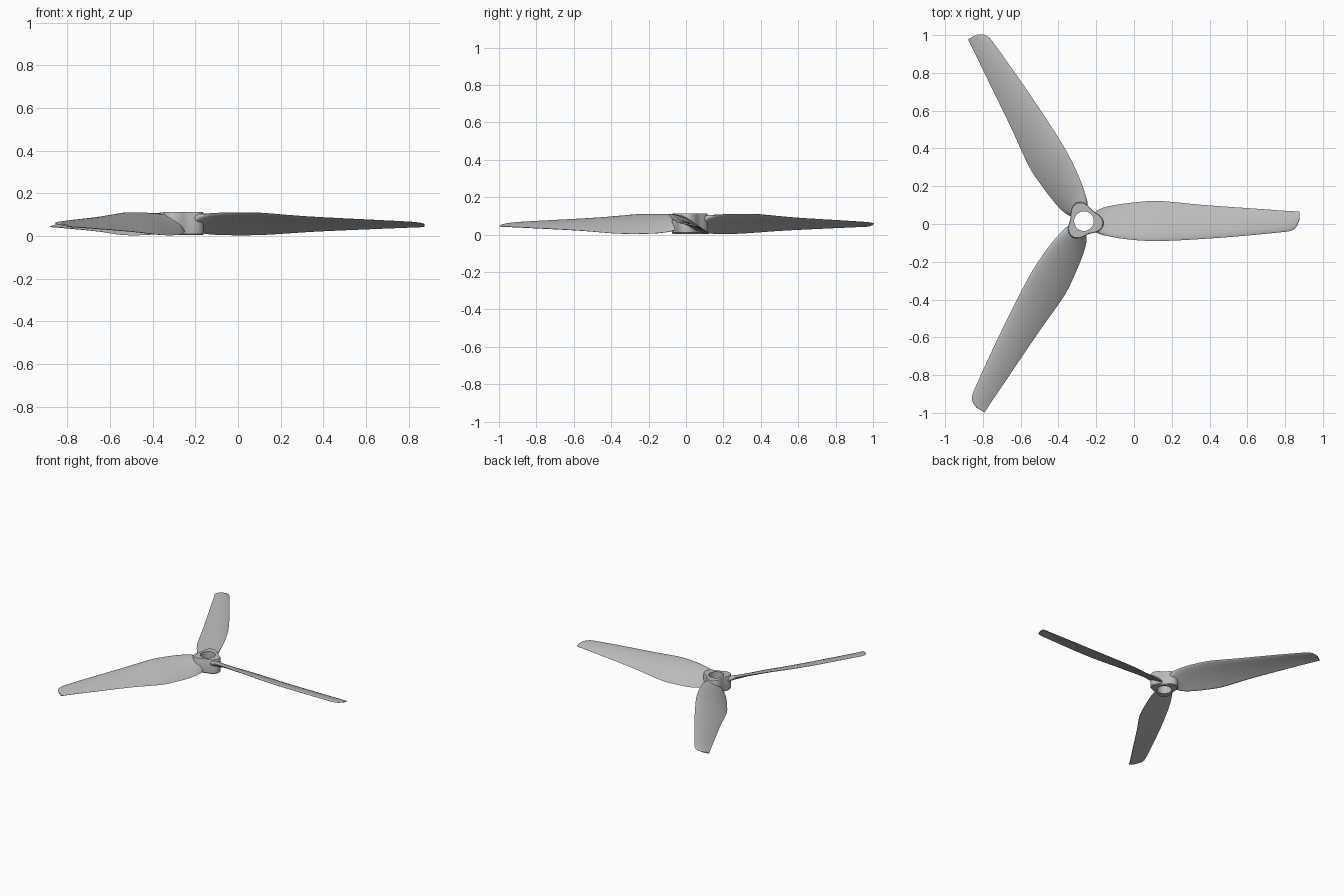
import bpy, bmesh, math
from mathutils import Matrix, Vector

if "Cube" in bpy.data.objects:
    bpy.data.objects.remove(bpy.data.objects["Cube"])

CENTRE = Vector((-0.265, 0.015, 0.0))

grey = bpy.data.materials.new("light_grey")
grey.diffuse_color = (0.5, 0.5, 0.5, 1)
grey.use_nodes = True
grey.node_tree.nodes["Principled BSDF"].inputs["Base Color"].default_value = grey.diffuse_color


def finish(name, bm, angle):
    bmesh.ops.recalc_face_normals(bm, faces=bm.faces)
    mesh = bpy.data.meshes.new(name)
    bm.to_mesh(mesh)
    bm.free()
    mesh.materials.append(grey)
    ob = bpy.data.objects.new(name, mesh)
    bpy.context.collection.objects.link(ob)
    bpy.ops.object.select_all(action='DESELECT')
    ob.select_set(True)
    bpy.context.view_layer.objects.active = ob
    bpy.ops.object.shade_smooth_by_angle(angle=math.radians(angle))
    return ob


# Blade stations: radius, front edge y, z, back edge y, z, thickness
STATIONS = [
    (0.060, -0.055, 0.090, 0.050, 0.022, 0.050),
    (0.090, -0.070, 0.098, 0.066, 0.014, 0.036),
    (0.130, -0.080, 0.104, 0.078, 0.008, 0.025),
    (0.190, -0.091, 0.108, 0.089, 0.004, 0.020),
    (0.280, -0.101, 0.109, 0.100, 0.003, 0.018),
    (0.370, -0.105, 0.108, 0.107, 0.004, 0.017),
    (0.470, -0.103, 0.100, 0.101, 0.010, 0.016),
    (0.600, -0.096, 0.090, 0.088, 0.019, 0.014),
    (0.760, -0.085, 0.081, 0.076, 0.027, 0.012),
    (0.920, -0.071, 0.073, 0.065, 0.034, 0.010),
    (1.060, -0.057, 0.065, 0.055, 0.040, 0.008),
    (1.090, -0.052, 0.063, 0.053, 0.041, 0.007),
    (1.115, -0.040, 0.060, 0.052, 0.042, 0.006),
    (1.130, -0.021, 0.057, 0.051, 0.043, 0.005),
    (1.140, 0.003, 0.053, 0.050, 0.044, 0.004),
]


def smooth_stations(steps=4):
    # Cubic interpolation using slopes measured against radius
    def slope(i, k):
        a, b = STATIONS[max(i - 1, 0)], STATIONS[min(i + 1, len(STATIONS) - 1)]
        return (b[k] - a[k]) / (b[0] - a[0])
    out = []
    for i in range(len(STATIONS) - 1):
        p, q = STATIONS[i], STATIONS[i + 1]
        d = q[0] - p[0]
        for s in range(steps):
            t = s / steps
            h = 3 * t * t - 2 * t ** 3
            row = [p[0] + d * t]
            for k in range(1, 6):
                row.append(p[k] * (1 - h) + q[k] * h
                           + d * slope(i, k) * (t ** 3 - 2 * t * t + t)
                           + d * slope(i + 1, k) * (t ** 3 - t * t))
            out.append(row)
    return out + [STATIONS[-1]]


def section(r, y0, z0, y1, z1, thick, n=12):
    # Closed cambered aerofoil: over the top, then back underneath
    chord = Vector((0, y1 - y0, z1 - z0))
    up = Vector((0, -chord.z, chord.y)).normalized()
    start = Vector((r, y0, z0))
    us = [(0.5 - 0.5 * math.cos(math.pi * i / n), 1) for i in range(n + 1)]
    us += [(u, -1) for u, _ in reversed(us[1:-1])]
    pts = []
    for u, side in us:
        half = thick * 1.3 * math.sqrt(u) * (1 - u) + 0.0015 * min(1, 8 * u)
        camber = 0.16 * chord.length * u * (1 - u)
        p = start + chord * u + up * (camber + side * half)
        p.z = min(max(p.z, 0.0), 0.112)
        pts.append(p)
    return pts


def blade(number):
    bm = bmesh.new()
    rings = [[bm.verts.new(p) for p in section(*s)] for s in smooth_stations()]
    for a, b in zip(rings, rings[1:]):
        for i in range(len(a)):
            j = (i + 1) % len(a)
            bm.faces.new((a[i], a[j], b[j], b[i]))
    bm.faces.new(rings[0])
    bm.faces.new(rings[-1])
    bm.transform(Matrix.Translation(CENTRE)
                 @ Matrix.Rotation(math.radians(120 * number), 4, 'Z'))
    finish("blade_%d" % (number + 1), bm, 50)


def hub(n=72, bore=0.052):
    # Rounded three-sided collar with a round bore
    bm = bmesh.new()
    loops = []
    for z, scale in ((0.004, 0.0), (0.004, 0.94), (0.010, 1.0),
                     (0.106, 1.0), (0.112, 0.96), (0.112, 0.0)):
        loop = []
        for i in range(n):
            a = 2 * math.pi * i / n
            r = 0.089 + 0.016 * math.cos(3 * (a + math.radians(10)))
            r = r * scale if scale else bore
            loop.append(bm.verts.new((r * math.cos(a), r * math.sin(a), z)))
        loops.append(loop)
    for a, b in zip(loops, loops[1:] + loops[:1]):
        for i in range(n):
            j = (i + 1) % n
            bm.faces.new((a[i], a[j], b[j], b[i]))
    bm.transform(Matrix.Translation(CENTRE))
    finish("hub", bm, 35)


hub()
for k in range(3):
    blade(k)
